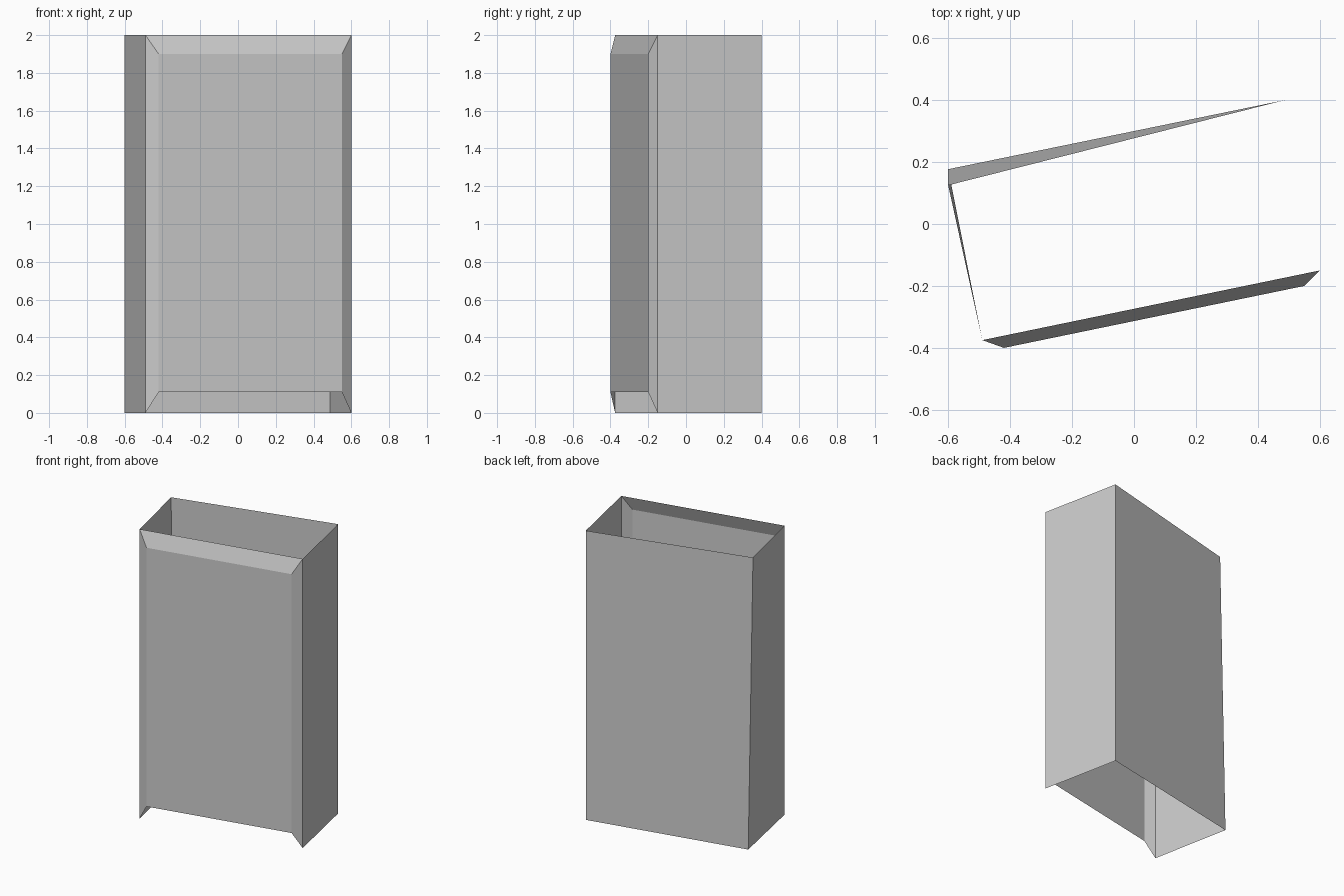
import bpy, bmesh

if "Cube" in bpy.data.objects:
    bpy.data.objects.remove(bpy.data.objects["Cube"])

# Plan corners: front left, front right, back right, back left
base = [(-0.49, -0.375), (0.60, -0.15), (0.487, 0.40), (-0.60, 0.177)]
rim = base[:3] + [(-0.60, 0.125)]      # back left edge leans forward at the top

bm = bmesh.new()
bot = [bm.verts.new((x, y, 0)) for x, y in base]
top = [bm.verts.new((x, y, 2)) for x, y in rim]

# Right, back and left walls (open top and bottom)
for i in (1, 2, 3):
    j = (i + 1) % 4
    bm.faces.new((bot[i], bot[j], top[j], top[i]))

# Raised front panel with sloped borders; the lower border is left open
pl, pr = (-0.42, -0.40), (0.55, -0.20)
panel = [bm.verts.new((*p, z)) for p, z in
         ((pl, 0.11), (pr, 0.11), (pr, 1.90), (pl, 1.90))]
outer = [bot[0], bot[1], top[1], top[0]]
bm.faces.new(panel)
for i in (1, 2, 3):
    j = (i + 1) % 4
    bm.faces.new((outer[i], outer[j], panel[j], panel[i]))

mesh = bpy.data.meshes.new("open_casing")
bm.to_mesh(mesh)
bm.free()
casing = bpy.data.objects.new("open_casing", mesh)
bpy.context.collection.objects.link(casing)
